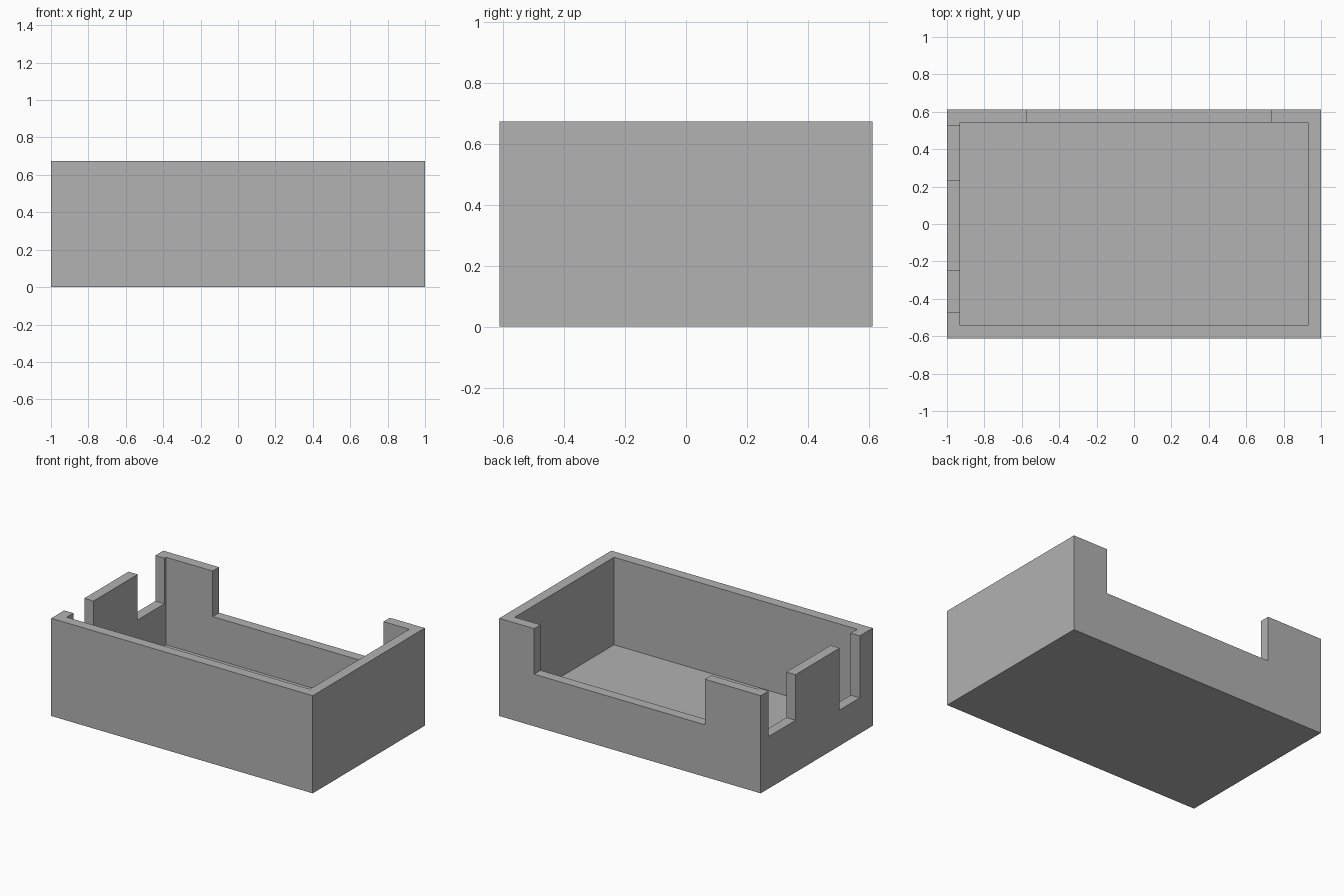
import bpy
import bmesh
from mathutils import Matrix, Vector

cube = bpy.data.objects.get("Cube")
if cube:
    bpy.data.objects.remove(cube, do_unlink=True)

X, Y, H = 1.0, 0.612, 0.675   # half length, half width, height
WALL = 0.07
OVER = 0.1                    # how far cutters reach past the tray

grey = bpy.data.materials.new("plain grey")
grey.use_nodes = True
colour = (0.445, 0.445, 0.445, 1)
grey.diffuse_color = colour
grey.node_tree.nodes["Principled BSDF"].inputs["Base Color"].default_value = colour


def box(name, low, high):
    """Axis-aligned box between two corners."""
    low, high = Vector(low), Vector(high)
    bm = bmesh.new()
    bmesh.ops.create_cube(bm, size=1, matrix=Matrix.Translation((low + high) / 2)
                          @ Matrix.Diagonal((*(high - low), 1)))
    mesh = bpy.data.meshes.new(name)
    bm.to_mesh(mesh)
    bm.free()
    mesh.materials.append(grey)
    obj = bpy.data.objects.new(name, mesh)
    bpy.context.collection.objects.link(obj)
    return obj


tray = box("open_tray", (-X, -Y, 0), (X, Y, H))

top = H + OVER
inner_x, inner_y = X - WALL, Y - WALL
side = (-X - OVER, -X + WALL + OVER)
cutters = [
    # Inside of the tray
    box("cavity_cutter", (-inner_x, -inner_y, WALL), (inner_x, inner_y, top)),
    # Wide opening in the back wall
    box("back_notch_cutter", (-0.573, inner_y - OVER, 0.36), (0.733, Y + OVER, top)),
    # Two slots in the right wall
    box("rear_slot_cutter", (side[0], 0.232, 0.36), (side[1], 0.525, top)),
    box("front_slot_cutter", (side[0], -0.47, 0.247), (side[1], -0.25, top)),
]
for cutter in cutters:
    cutter.hide_render = True
    cut = tray.modifiers.new(cutter.name, 'BOOLEAN')
    cut.operation = 'DIFFERENCE'
    cut.solver = 'EXACT'
    cut.object = cutter

# Keep the cut shape and drop the cutters
graph = bpy.context.evaluated_depsgraph_get()
result = bpy.data.meshes.new_from_object(tray.evaluated_get(graph))
tray.modifiers.clear()
tray.data = result
result.name = "open_tray"
for cutter in cutters:
    bpy.data.objects.remove(cutter, do_unlink=True)
